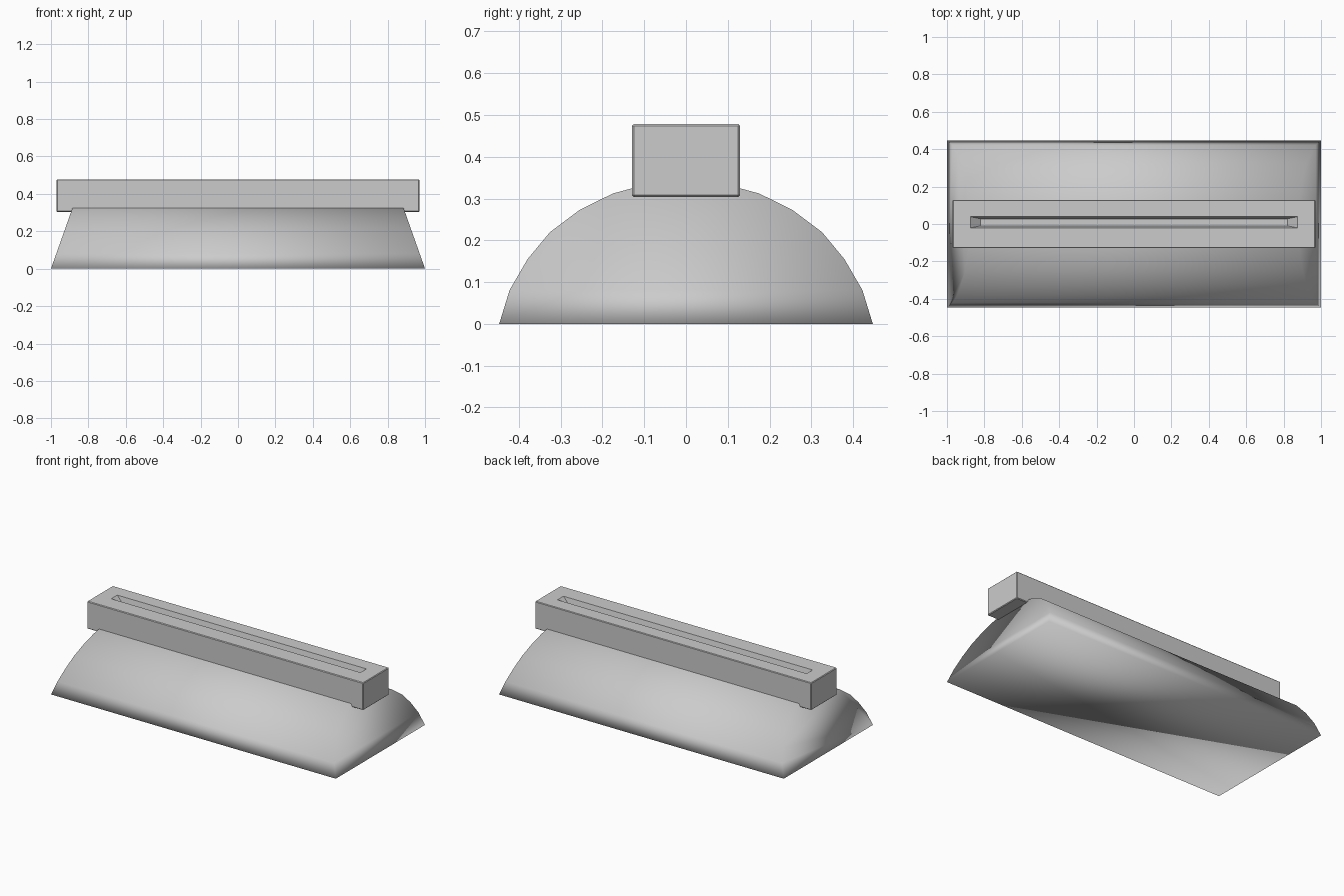
import bpy, bmesh

if "Cube" in bpy.data.objects:
    bpy.data.objects.remove(bpy.data.objects["Cube"])


def make_object(name, bm):
    bmesh.ops.recalc_face_normals(bm, faces=bm.faces)
    mesh = bpy.data.meshes.new(name)
    bm.to_mesh(mesh)
    bm.free()
    obj = bpy.data.objects.new(name, mesh)
    bpy.context.collection.objects.link(obj)
    return obj


def bridge(bm, a, b):
    n = len(a)
    for i in range(n):
        j = (i + 1) % n
        bm.faces.new((a[i], a[j], b[j], b[i]))


# Vaulted body: half arch mirrored, with both ends leaning inwards
half = [(0.447, 0.0), (0.422, 0.081), (0.379, 0.155), (0.326, 0.219),
        (0.254, 0.273), (0.175, 0.312), (0.09, 0.335)]
arch = half + [(0.0, 0.343)] + [(-y, z) for y, z in reversed(half)]
bm = bmesh.new()
ends = [[bm.verts.new((side * (1.0 - 0.354 * z), y, z)) for y, z in arch]
        for side in (-1, 1)]
bridge(bm, *ends)
for ring in ends:
    bm.faces.new(ring)
body = make_object("vaulted_body", bm)
body.data.shade_smooth()

# Top bar with a narrow tapered slot sunk into its upper face
def rect(bm, x, y0, y1, z):
    return [bm.verts.new(p) for p in
            ((-x, y0, z), (x, y0, z), (x, y1, z), (-x, y1, z))]


bm = bmesh.new()
rings = [rect(bm, 0.97, -0.129, 0.129, 0.304),
         rect(bm, 0.97, -0.129, 0.129, 0.478),
         rect(bm, 0.875, -0.021, 0.039, 0.478),
         rect(bm, 0.82, -0.01, 0.028, 0.43)]
for a, b in zip(rings, rings[1:]):
    bridge(bm, a, b)
bm.faces.new(rings[0])
bm.faces.new(rings[-1])
bar = make_object("slotted_top_bar", bm)
bevel = bar.modifiers.new("edge_softening", 'BEVEL')
bevel.width = 0.004
bevel.segments = 1
bevel.limit_method = 'ANGLE'
bevel.angle_limit = 1.5
